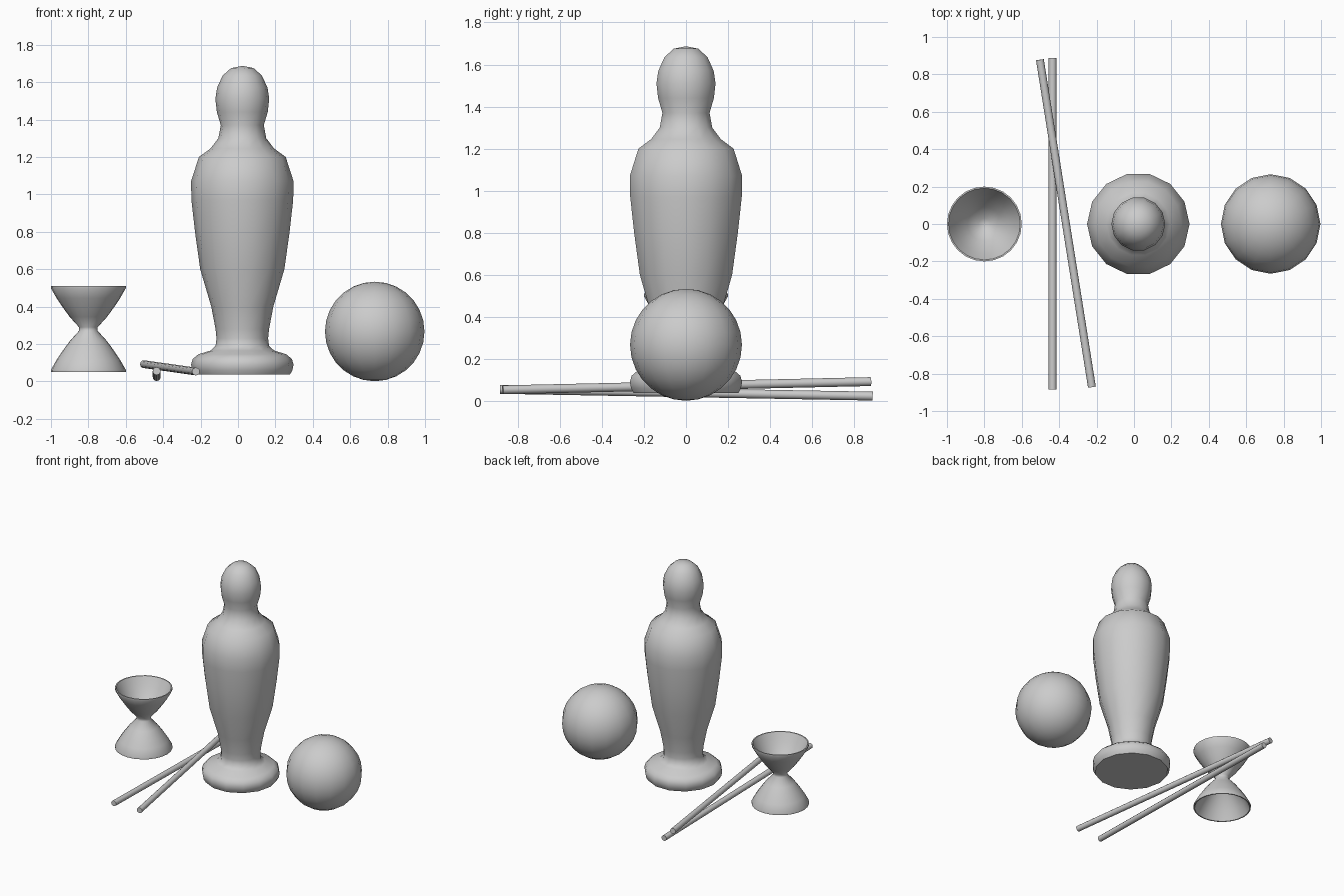
import bpy, bmesh, math
from mathutils import Vector

if "Cube" in bpy.data.objects:
    bpy.data.objects.remove(bpy.data.objects["Cube"])


def smooth(obj, angle=50):
    bpy.ops.object.select_all(action='DESELECT')
    obj.select_set(True)
    bpy.context.view_layer.objects.active = obj
    bpy.ops.object.shade_smooth_by_angle(angle=math.radians(angle))


def lathe(name, profile, center_x, sides, closed=False):
    """Spin (radius, z) points around a vertical axis."""
    bm = bmesh.new()
    rings = []
    for r, z in profile:
        if r == 0:
            rings.append([bm.verts.new((0, 0, z))] * sides)
        else:
            rings.append([bm.verts.new((r * math.cos(math.tau * i / sides),
                                        r * math.sin(math.tau * i / sides), z))
                          for i in range(sides)])
    for a, b in zip(rings, rings[1:]):
        for i in range(sides):
            j = (i + 1) % sides
            corners = list(dict.fromkeys((a[i], a[j], b[j], b[i])))
            bm.faces.new(corners)
    bmesh.ops.recalc_face_normals(bm, faces=bm.faces)
    mesh = bpy.data.meshes.new(name)
    bm.to_mesh(mesh)
    bm.free()
    obj = bpy.data.objects.new(name, mesh)
    obj.location.x = center_x
    bpy.context.collection.objects.link(obj)
    smooth(obj)
    return obj


def stick(name, start, end, radius=0.021):
    start, end = Vector(start), Vector(end)
    axis = end - start
    bpy.ops.mesh.primitive_cylinder_add(vertices=12, radius=radius,
                                        depth=axis.length,
                                        location=(start + end) / 2)
    obj = bpy.context.object
    obj.name = name
    obj.rotation_euler = axis.to_track_quat('Z', 'Y').to_euler()
    smooth(obj)


# Juggling club standing on its head-shaped foot
lathe("club", [
    (0, 0.037), (0.255, 0.037), (0.268, 0.06), (0.274, 0.09), (0.265, 0.12),
    (0.235, 0.145), (0.17, 0.165), (0.143, 0.19), (0.138, 0.23), (0.143, 0.28),
    (0.166, 0.4), (0.225, 0.6), (0.253, 0.8), (0.272, 0.97), (0.274, 1.07),
    (0.232, 1.2), (0.17, 1.245), (0.128, 1.3), (0.115, 1.37), (0.136, 1.44),
    (0.144, 1.51), (0.135, 1.57), (0.105, 1.635), (0.06, 1.675), (0, 1.687),
], 0.023, 14)

# Diabolo: two thin hollow cups meeting at a narrow waist
outer = [(0.05, 0.01), (0.1, 0.065), (0.14, 0.12), (0.17, 0.165), (0.2, 0.218), (0.2, 0.23)]
inner = [(0.192, 0.23), (0.16, 0.165), (0.13, 0.12), (0.09, 0.065), (0.03, 0.01), (0, 0.006)]
half = outer + inner
mid = 0.28
lathe("diabolo",
      [(r, mid - h) for r, h in reversed(half)] + [(r, mid + h) for r, h in half],
      -0.8, 24)

# Crossed hand sticks
stick("lower_stick", (-0.435, -0.885, 0.055), (-0.435, 0.888, 0.023))
stick("upper_stick", (-0.225, -0.872, 0.053), (-0.503, 0.878, 0.092))

# Ball
bpy.ops.mesh.primitive_uv_sphere_add(segments=16, ring_count=14, radius=0.266,
                                     location=(0.731, 0, 0.267))
bpy.context.object.name = "ball"
smooth(bpy.context.object)
